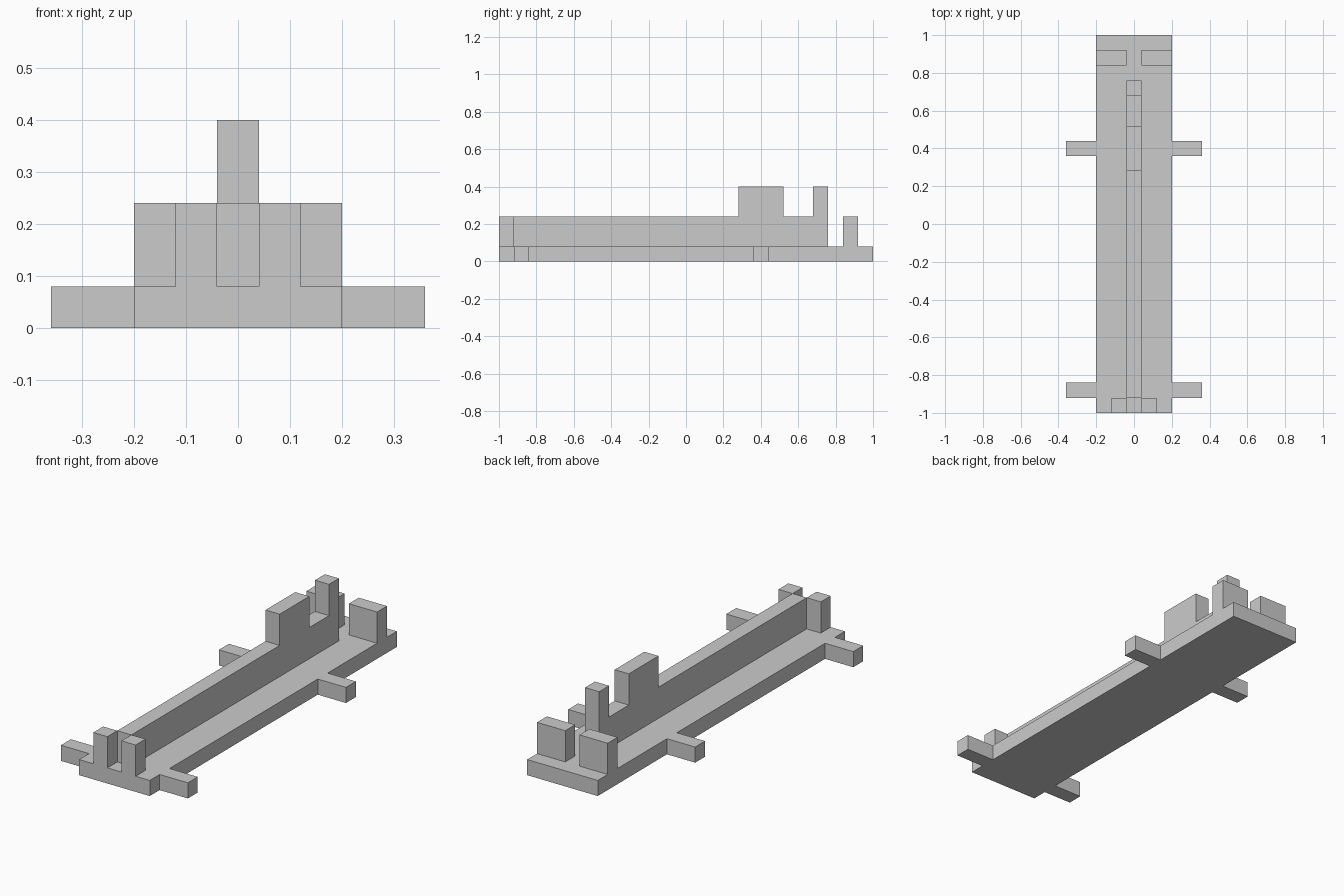
import bpy
import bmesh

if "Cube" in bpy.data.objects:
    bpy.data.objects.remove(bpy.data.objects["Cube"])


def prism(name, outline, axis, lo, hi):
    """Extrude a 2D outline along x (outline in y,z) or z (outline in x,y)."""
    bm = bmesh.new()
    pts = [(lo, a, b) if axis == "x" else (a, b, lo) for a, b in outline]
    face = bm.faces.new([bm.verts.new(p) for p in pts])
    top = bmesh.ops.extrude_face_region(bm, geom=[face])["geom"]
    d = hi - lo
    bmesh.ops.translate(bm, vec=(d, 0, 0) if axis == "x" else (0, 0, d),
                        verts=[v for v in top if isinstance(v, bmesh.types.BMVert)])
    bmesh.ops.recalc_face_normals(bm, faces=bm.faces)
    mesh = bpy.data.meshes.new(name)
    bm.to_mesh(mesh)
    bm.free()
    obj = bpy.data.objects.new(name, mesh)
    bpy.context.collection.objects.link(obj)
    return obj


def post_pair(name, x0, x1, y0, y1):
    """Upright block on the base, mirrored across x = 0."""
    post = prism(name, [(x0, y0), (x1, y0), (x1, y1), (x0, y1)], "z", 0.08, 0.24)
    post.modifiers.new("Mirror", "MIRROR")


# Base plate with two side tabs on each side, as one outline
right = [(0.2, -1)]
for y in (-0.88, 0.4):
    right += [(0.2, y - 0.04), (0.36, y - 0.04), (0.36, y + 0.04), (0.2, y + 0.04)]
right.append((0.2, 1))
prism("base_plate", right + [(-x, y) for x, y in reversed(right)], "z", 0, 0.08)

# Central rib with a raised block and an end post
rib = [(-0.92, 0.08), (0.76, 0.08), (0.76, 0.4), (0.68, 0.4), (0.68, 0.24),
       (0.52, 0.24), (0.52, 0.4), (0.28, 0.4), (0.28, 0.24), (-0.92, 0.24)]
prism("central_rib", rib, "x", -0.04, 0.04)

# Front and rear upright posts
post_pair("front_posts", 0.04, 0.12, -1, -0.92)
post_pair("rear_posts", 0.04, 0.2, 0.84, 0.92)
